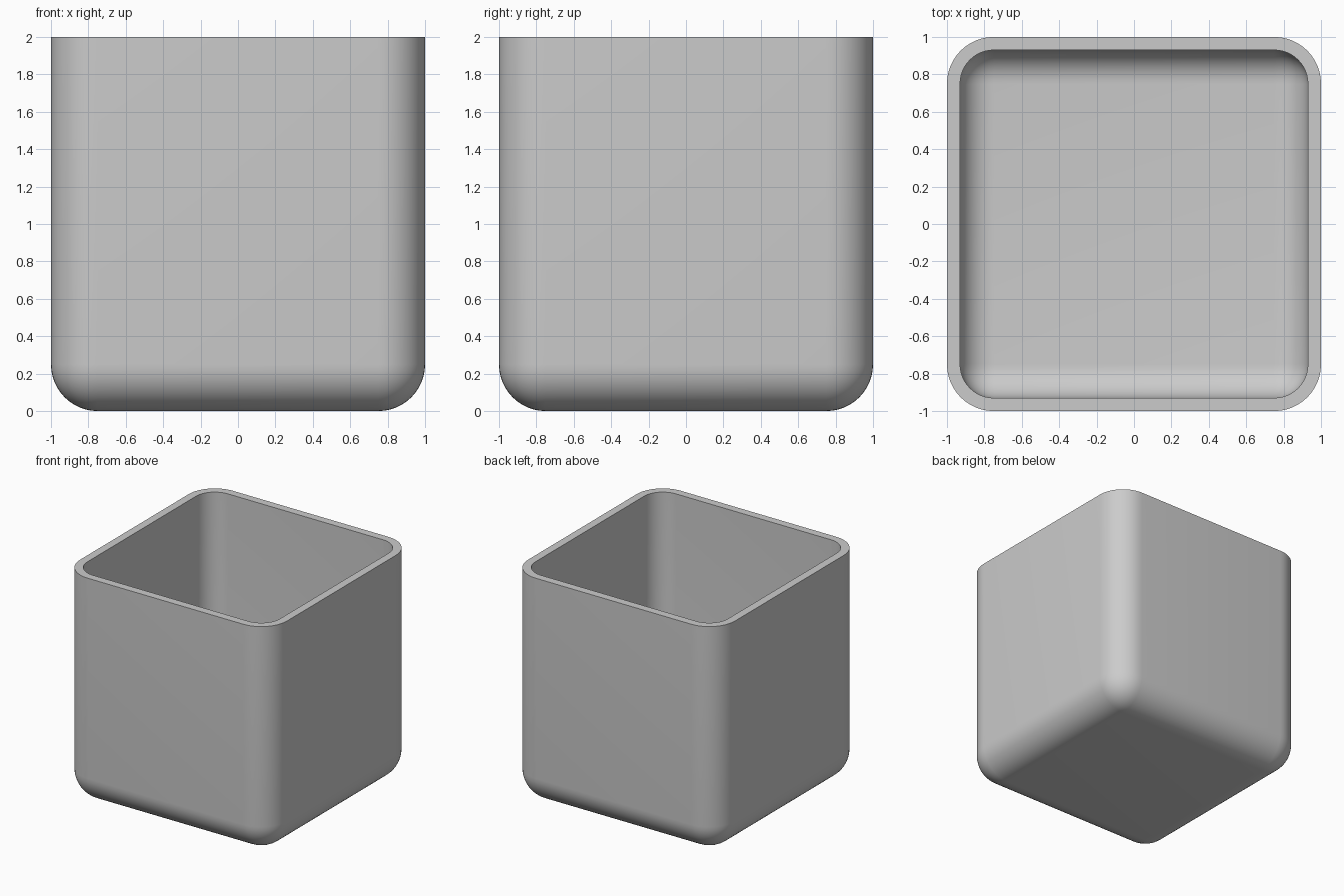
import bpy, bmesh
from math import radians
from mathutils import Vector

if "Cube" in bpy.data.objects:
    bpy.data.objects.remove(bpy.data.objects["Cube"])

RADIUS, WALL, SEGMENTS = 0.25, 0.07, 12

# Outer shell: cube with rounded upright and bottom edges, open at the top
bm = bmesh.new()
bmesh.ops.create_cube(bm, size=2)
bmesh.ops.translate(bm, verts=bm.verts, vec=Vector((0, 0, 1)))
edges = [e for e in bm.edges if min(v.co.z for v in e.verts) < 0.01]
bmesh.ops.bevel(bm, geom=edges, offset=RADIUS, offset_type='OFFSET',
                segments=SEGMENTS, profile=0.5, affect='EDGES')
top = [f for f in bm.faces if all(v.co.z > 1.99 for v in f.verts)]
bmesh.ops.delete(bm, geom=top, context='FACES')
bmesh.ops.recalc_face_normals(bm, faces=bm.faces)
# an open shell may be recalculated inside out, so check the floor
floor = min(bm.faces, key=lambda f: f.calc_center_median().z)
if floor.normal.z > 0:
    bmesh.ops.reverse_faces(bm, faces=bm.faces)

mesh = bpy.data.meshes.new("open_box")
bm.to_mesh(mesh)
bm.free()
box = bpy.data.objects.new("open_box", mesh)
bpy.context.collection.objects.link(box)

# Wall thickness, inwards
solid = box.modifiers.new("wall", 'SOLIDIFY')
solid.thickness = WALL
solid.offset = -1
solid.use_even_offset = True

bpy.context.view_layer.objects.active = box
box.select_set(True)
bpy.ops.object.modifier_apply(modifier="wall")
bpy.ops.object.shade_smooth_by_angle(angle=radians(35))
